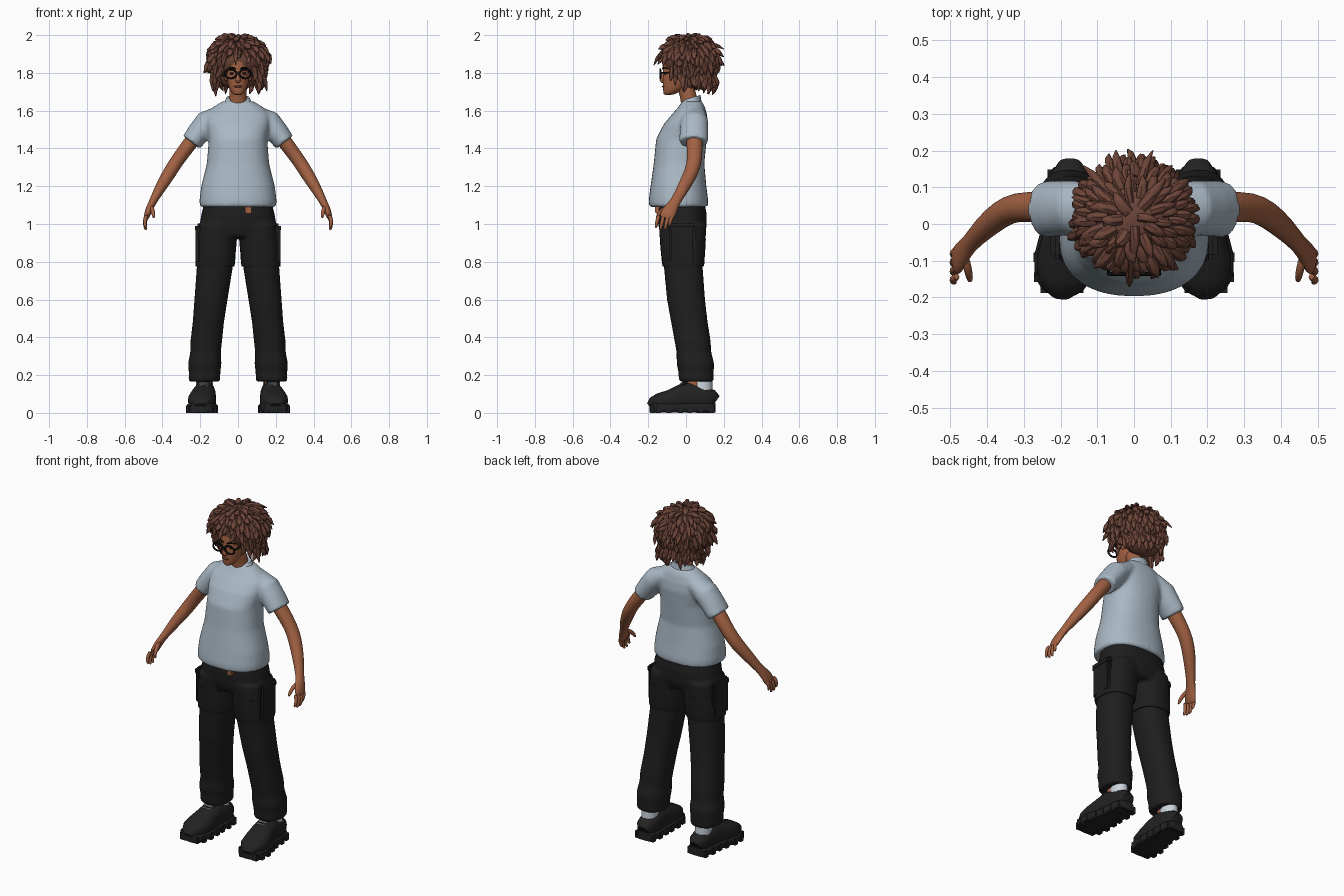
import bpy, bmesh, math, random
from mathutils import Vector, Matrix

random.seed(4)
cube = bpy.data.objects.get("Cube")
if cube:
    bpy.data.objects.remove(cube)


def material(name, r, g, b):
    m = bpy.data.materials.new(name)
    m.use_nodes = True
    m.diffuse_color = (r, g, b, 1)
    bsdf = m.node_tree.nodes["Principled BSDF"]
    bsdf.inputs["Base Color"].default_value = (r, g, b, 1)
    bsdf.inputs["Roughness"].default_value = 0.8
    return m


SHIRT = material("pale blue cotton", .40, .48, .55)
SKIN = material("warm brown skin", .36, .12, .055)
HAIR = material("reddish brown hair", .155, .06, .04)
CLOTH = material("black cloth", .013, .013, .013)
RUBBER = material("black shoe", .016, .016, .016)
FRAME = material("glossy black", .004, .004, .004)
SOCK = material("white sock", .6, .66, .72)
LIP = material("dark lip", .2, .055, .035)


def tube(bm, rings, sides=16, flat=False, up=(0, 1, 0), power=2.0):
    """Loft ellipses (x, y, z, ru, rv) along a path and cap both ends."""
    pts = [Vector(r[:3]) for r in rings]
    loops = []
    for i, r in enumerate(rings):
        t = Vector((0, 0, 1)) if flat else pts[min(i + 1, len(pts) - 1)] - pts[max(i - 1, 0)]
        u = Vector(up).cross(t).normalized()
        v = t.cross(u).normalized()
        loop = []
        for k in range(sides):
            a = math.tau * k / sides
            c, s = math.cos(a), math.sin(a)
            c = math.copysign(abs(c) ** (2 / power), c)
            s = math.copysign(abs(s) ** (2 / power), s)
            loop.append(bm.verts.new(pts[i] + u * c * r[3] + v * s * r[4]))
        loops.append(loop)
    for a, b in zip(loops, loops[1:]):
        for k in range(sides):
            n = (k + 1) % sides
            bm.faces.new((a[k], a[n], b[n], b[k]))
    bm.faces.new(loops[0][::-1])
    bm.faces.new(loops[-1])


def ball(bm, centre, size, detail=16):
    m = Matrix.Translation(centre) @ Matrix.Diagonal((*size, 1))
    bmesh.ops.create_uvsphere(bm, u_segments=detail, v_segments=detail // 2 + 2, radius=1, matrix=m)


def box(bm, centre, size):
    m = Matrix.Translation(centre) @ Matrix.Diagonal((*size, 1))
    bmesh.ops.create_cube(bm, size=1, matrix=m)


def finish(name, bm, mat, mirror=False, subdiv=0, voxel=0):
    bmesh.ops.recalc_face_normals(bm, faces=bm.faces)
    me = bpy.data.meshes.new(name)
    bm.to_mesh(me)
    bm.free()
    me.shade_smooth()
    me.set_sharp_from_angle(angle=math.radians(50))
    me.materials.append(mat)
    ob = bpy.data.objects.new(name, me)
    bpy.context.scene.collection.objects.link(ob)
    if mirror:
        ob.modifiers.new("mirror", 'MIRROR').use_mirror_merge = False
    if subdiv:
        ob.modifiers.new("subdivide", 'SUBSURF').levels = subdiv
        ob.modifiers["subdivide"].render_levels = subdiv
    if voxel:
        rm = ob.modifiers.new("fuse", 'REMESH')
        rm.mode, rm.voxel_size, rm.use_smooth_shade = 'VOXEL', voxel, True
        sm = ob.modifiers.new("soften", 'SMOOTH')
        sm.factor, sm.iterations = .5, 8
    return ob


# Shirt: body and sleeves fused into one smooth surface
bm = bmesh.new()
tube(bm, [(0, -.04, 1.09, .203, .157), (0, -.04, 1.13, .204, .157), (0, -.04, 1.2, .195, .148),
          (0, -.037, 1.32, .165, .134), (0, -.024, 1.45, .155, .134), (0, 0, 1.53, .17, .117),
          (0, .018, 1.58, .17, .093), (0, .03, 1.62, .13, .07), (0, .032, 1.65, .082, .053)],
     32, flat=True, power=2.3)
for s in (1, -1):
    tube(bm, [(s * .09, .045, 1.585, .045, .06), (s * .165, .045, 1.537, .066, .074),
              (s * .205, .042, 1.487, .062, .076), (s * .247, .04, 1.432, .056, .077)], 24)
finish("shirt", bm, SHIRT, voxel=.009)

bm = bmesh.new()
tube(bm, [(0, .018, 1.62, .085, .065), (0, .024, 1.642, .07, .055), (0, .03, 1.66, .061, .047)],
     24, flat=True)
for v in bm.verts:
    v.co.z += v.co.y * .3
finish("collar", bm, SHIRT)

# Arms with hands
bm = bmesh.new()
tube(bm, [(.2, .045, 1.5, .04, .045), (.255, .045, 1.425, .04, .044), (.32, .048, 1.34, .036, .04),
          (.36, .03, 1.275, .037, .039), (.41, -.012, 1.195, .031, .034), (.45, -.055, 1.12, .02, .025),
          (.468, -.078, 1.085, .02, .036), (.482, -.1, 1.045, .017, .042), (.488, -.107, 1.025, .01, .035)])
for i in range(4):
    y = -.07 - .024 * i
    drop = (.02, 0, 0, .012)[i]
    tube(bm, [(.48, y, 1.05, .012, .012), (.494, y - .008, 1.012 + drop, .011, .011),
              (.493, y - .015, .985 + drop, .01, .01), (.486, y - .018, .966 + drop, .006, .006)], 8)
tube(bm, [(.462, -.085, 1.095, .014, .014), (.452, -.125, 1.075, .012, .013),
          (.448, -.145, 1.052, .011, .011), (.446, -.157, 1.03, .006, .006)], 8)
finish("arms", bm, SKIN, mirror=True, subdiv=1)

# Trousers: hips and legs fused
bm = bmesh.new()
tube(bm, [(0, -.025, 1.13, .175, .12), (0, -.02, 1.05, .195, .13), (0, -.018, .98, .205, .127),
          (0, -.018, .93, .19, .11)], 32, flat=True, power=2.4)
for s in (1, -1):
    tube(bm, [(s * .108, -.018, 1.0, .1, .126), (s * .113, -.017, .9, .105, .121),
              (s * .122, -.015, .78, .096, .103), (s * .143, 0, .6, .088, .101),
              (s * .157, .018, .48, .083, .097), (s * .168, .035, .38, .084, .096),
              (s * .172, .042, .32, .081, .092), (s * .176, .05, .26, .089, .1),
              (s * .177, .053, .22, .084, .094), (s * .178, .055, .165, .084, .093)],
         24, flat=True, power=2.3)
finish("trousers", bm, CLOTH, voxel=.01)

# Overhanging thigh panels and side pockets
bm = bmesh.new()
tube(bm, [(.113, -.017, .92, .107, .122), (.118, -.016, .85, .106, .117),
          (.121, -.015, .79, .105, .112), (.122, -.015, .775, .102, .108)], 24, flat=True, power=2.3)
finish("thigh_panels", bm, CLOTH, mirror=True)
bm = bmesh.new()
box(bm, (.207, -.02, .89), (.034, .14, .2))
box(bm, (.209, -.02, .98), (.036, .15, .045))
bmesh.ops.bevel(bm, geom=bm.edges[:], offset=.012, segments=2, affect='EDGES')
finish("cargo_pockets", bm, CLOTH, mirror=True)

# Belt end hanging below the hem
bm = bmesh.new()
box(bm, (.055, -.15, 1.075), (.035, .03, .04))
bmesh.ops.bevel(bm, geom=bm.edges[:], offset=.005, segments=2, affect='EDGES')
finish("belt_end", bm, SKIN)

# Shoes: uppers, chunky soles with lugs, tongues
bm = bmesh.new()
profile = [(.175, .152, .035, .09), (.175, .135, .052, .115), (.176, .08, .06, .135),
           (.178, .02, .06, .155), (.183, -.03, .066, .14), (.19, -.09, .075, .112),
           (.194, -.145, .07, .095), (.196, -.175, .05, .075), (.197, -.188, .03, .05)]
tube(bm, [(x, y, h / 2 + .008, w, h / 2) for x, y, w, h in profile], 20, up=(0, 0, 1), power=2.6)
tube(bm, [(x, y * 1.02, .027, w + .007, .025) for x, y, w, h in profile], 20, up=(0, 0, 1), power=5)
for x, y, w, h in profile[1:-1]:
    for s in (1, -1):
        box(bm, (x + s * (w - .008), y, .02), (.034, .026, .04))
box(bm, (.176, .1, .012), (.1, .09, .024))
tube(bm, [(.185, -.05, .12, .036, .014), (.181, -.015, .15, .036, .014), (.18, .005, .17, .03, .01)], 12)
finish("shoes", bm, RUBBER, mirror=True)

bm = bmesh.new()
tube(bm, [(.178, .085, .09, .046, .055), (.178, .085, .19, .044, .054)], 16, flat=True)
for z in (.138, .15):
    box(bm, (.181, -.036 + (z - .138), z + .008), (.05, .01, .006))
finish("socks_and_laces", bm, SOCK, mirror=True)
bm = bmesh.new()
tube(bm, [(.178, .045, .12, .04, .045), (.178, .05, .22, .04, .045)], 16, flat=True)
finish("ankles", bm, SKIN, mirror=True)

# Head, neck, nose and ears
bm = bmesh.new()
tube(bm, [(0, -.095, 1.682, .02, .022), (0, -.08, 1.695, .036, .041), (0, -.058, 1.725, .051, .065),
          (0, -.047, 1.765, .059, .077), (0, -.036, 1.8, .063, .085), (0, -.028, 1.85, .07, .097),
          (0, -.02, 1.92, .07, .085), (0, -.02, 1.96, .03, .04)], 20, flat=True)
tube(bm, [(0, .025, 1.6, .06, .055), (0, .02, 1.65, .049, .046), (0, .005, 1.7, .046, .046),
          (0, -.01, 1.76, .045, .045)], 16, flat=True)
tube(bm, [(0, -.112, 1.81, .008, .01), (0, -.124, 1.78, .01, .012), (0, -.13, 1.758, .016, .014),
          (0, -.121, 1.745, .012, .008)], 10, flat=True)
for s in (1, -1):
    ball(bm, (s * .064, -.015, 1.785), (.01, .018, .03), 12)
finish("head", bm, SKIN, subdiv=1)

bm = bmesh.new()
ball(bm, (0, -.119, 1.728), (.021, .008, .006), 12)
finish("lips", bm, LIP)

# Eyes, brows and round glasses
bm = bmesh.new()
for s in (1, -1):
    ball(bm, (s * .03, -.109, 1.797), (.014, .007, .006), 12)
    tube(bm, [(s * .012, -.123, 1.822, .004, .004), (s * .032, -.12, 1.829, .005, .004),
              (s * .052, -.1, 1.822, .003, .003)], 6, up=(0, 0, 1))
finish("eyes_and_brows", bm, FRAME)
bm = bmesh.new()
for s in (1, -1):
    rim = [(s * .039 + .031 * math.cos(a), -.136, 1.795 + .024 * math.sin(a), .005, .005)
           for a in (math.tau * k / 24 for k in range(25))]
    tube(bm, rim, 8)
    tube(bm, [(s * .069, -.135, 1.8, .004, .005), (s * .072, -.02, 1.8, .004, .005)], 6, up=(0, 0, 1))
box(bm, (0, -.136, 1.8), (.02, .006, .006))
finish("glasses", bm, FRAME)

# Hair: a full cap, a lower mass at the nape, and drooping locks
bm = bmesh.new()
CROWN, SIZE = Vector((0, .018, 1.875)), Vector((.143, .138, .117))
ball(bm, CROWN, SIZE, 24)
ball(bm, (0, .065, 1.8), (.118, .085, .09), 20)


def lock(start, out, down, length, width):
    sway = Vector([random.uniform(-.3, .3) for _ in range(3)])
    path = [(0, 0, .9), (.35, .012, 1), (.7, .02, .75), (1, .016, .15)]
    rings = []
    for f, lift, w in path:
        p = start + out * lift + (down + sway * f) * length * f
        rings.append((*p, width * w, width * w))
    tube(bm, rings, 7, up=(.3, .9, .2))


COUNT = 190
for i in range(COUNT):
    z = 1 - 1.45 * (i + .5) / COUNT
    a = i * 2.39996
    r = math.sqrt(1 - z * z)
    d = Vector((r * math.cos(a), r * math.sin(a), z))
    if d.y < -.3 and z < .22 and abs(d.x) < .8:
        continue
    start = CROWN + d * SIZE * .97
    tangent = (Vector((0, 0, -1)) + d * d.z).normalized()
    lock(start, d, tangent, random.uniform(.05, .085), random.uniform(.012, .019))
for i in range(30):
    a = math.radians(-25 + 230 * i / 29)
    d = Vector((math.cos(a), math.sin(a), 0))
    start = Vector((d.x * .112, .05 + d.y * .09, random.uniform(1.76, 1.8)))
    lock(start, d, Vector((0, 0, -1)), random.uniform(.05, .085), .016)
for s in (1, -1):
    for k in range(4):
        lock(Vector((s * (.08 + .012 * k), -.07 + .02 * k, 1.83)), Vector((s, -.3, 0)),
             Vector((0, 0, -1)), .075 + .012 * k, .016)
finish("hair", bm, HAIR)
